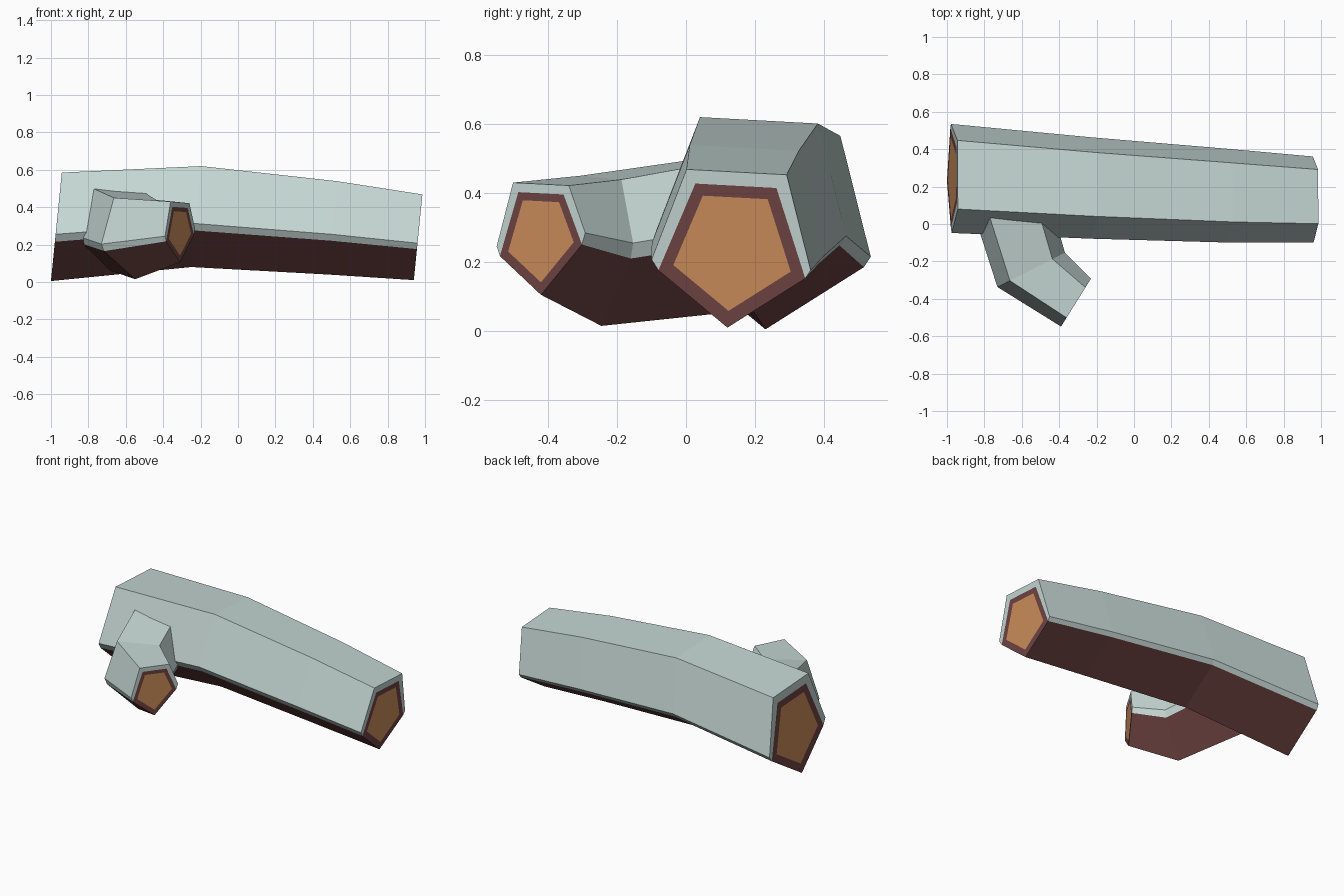
import bpy
import bmesh
import math
from mathutils import Vector

cube = bpy.data.objects.get("Cube")
if cube:
    bpy.data.objects.remove(cube, do_unlink=True)


def make_material(name, color):
    material = bpy.data.materials.new(name)
    material.use_nodes = True
    material.diffuse_color = color
    material.node_tree.nodes["Principled BSDF"].inputs["Base Color"].default_value = color
    return material


MATERIALS = [
    make_material("pale_moss", (0.56, 0.68, 0.655, 1)),
    make_material("dark_bark", (0.16, 0.058, 0.056, 1)),
    make_material("cut_wood", (0.61, 0.27, 0.105, 1)),
]
MOSS, BARK, WOOD = range(len(MATERIALS))

# Profile order: top left, top right, right lip, right tuck, keel, left tuck, left lip
STRIP_COLORS = (MOSS, MOSS, MOSS, BARK, BARK, MOSS, MOSS)


def add_face(bm, verts, color):
    face = bm.faces.new(verts)
    face.material_index = color


def cut_end(bm, ring):
    """Close a ring with a moss edge, a bark rim and a cut wood face."""
    top_left, top_right, lip_right, tuck_right, keel, tuck_left, lip_left = ring
    corners = (top_left, top_right, tuck_right, keel, tuck_left)
    center = sum((v.co for v in corners), Vector()) / len(corners)

    def inward(vert, amount):
        return bm.verts.new(vert.co.lerp(center, amount))

    bark_left, bark_right = inward(top_left, 0.19), inward(top_right, 0.19)
    rim = [bark_left, bark_right, tuck_right, keel, tuck_left]
    wood = [inward(v, 0.2) for v in rim]

    add_face(bm, (top_left, top_right, bark_right, bark_left), MOSS)
    add_face(bm, (top_right, lip_right, tuck_right, bark_right), MOSS)
    add_face(bm, (top_left, bark_left, tuck_left, lip_left), MOSS)
    for i in range(len(rim)):
        j = (i + 1) % len(rim)
        add_face(bm, (rim[i], rim[j], wood[j], wood[i]), BARK)
    add_face(bm, wood, WOOD)


def make_limb(name, profile, sections, lean):
    """Loft the profile through sections of keel position, scale and yaw."""
    bm = bmesh.new()
    rings = []
    for keel, scale, yaw in sections:
        side = Vector((math.cos(math.radians(yaw)), math.sin(math.radians(yaw)), 0))
        up = Vector((lean, 0, 1))
        rings.append([bm.verts.new(Vector(keel) + (side * u + up * v) * scale)
                      for u, v in profile])
    for near, far in zip(rings, rings[1:]):
        for i, color in enumerate(STRIP_COLORS):
            j = (i + 1) % len(profile)
            add_face(bm, (near[i], near[j], far[j], far[i]), color)
    cut_end(bm, rings[0])
    cut_end(bm, rings[-1])
    bmesh.ops.recalc_face_normals(bm, faces=bm.faces[:])

    mesh = bpy.data.meshes.new(name)
    bm.to_mesh(mesh)
    bm.free()
    for material in MATERIALS:
        mesh.materials.append(material)
    limb = bpy.data.objects.new(name, mesh)
    bpy.context.collection.objects.link(limb)
    return limb


# Main log, gently arched and tapering
make_limb(
    "log_trunk",
    profile=[(-0.15, 0.58), (0.217, 0.56), (0.305, 0.21), (0.285, 0.18),
             (0, 0), (-0.253, 0.21), (-0.278, 0.25)],
    sections=[((-1.0, 0.23, 0.005), 1.0, 90),
              ((-0.25, 0.18, 0.08), 0.93, 90),
              ((0.48, 0.14, 0.04), 0.86, 90),
              ((0.94, 0.12, 0.01), 0.79, 90)],
    lean=0.1,
)

# Bent side branch growing out of the front of the log
make_limb(
    "side_branch",
    profile=[(-0.17, 0.58), (0.17, 0.565), (0.27, 0.32), (0.25, 0.26),
             (0, 0), (-0.25, 0.2), (-0.27, 0.25)],
    sections=[((-0.68, 0.18, 0.06), 0.79, 3),
              ((-0.55, -0.245, 0.015), 0.75, 27),
              ((-0.31, -0.42, 0.105), 0.56, 58)],
    lean=0,
)
